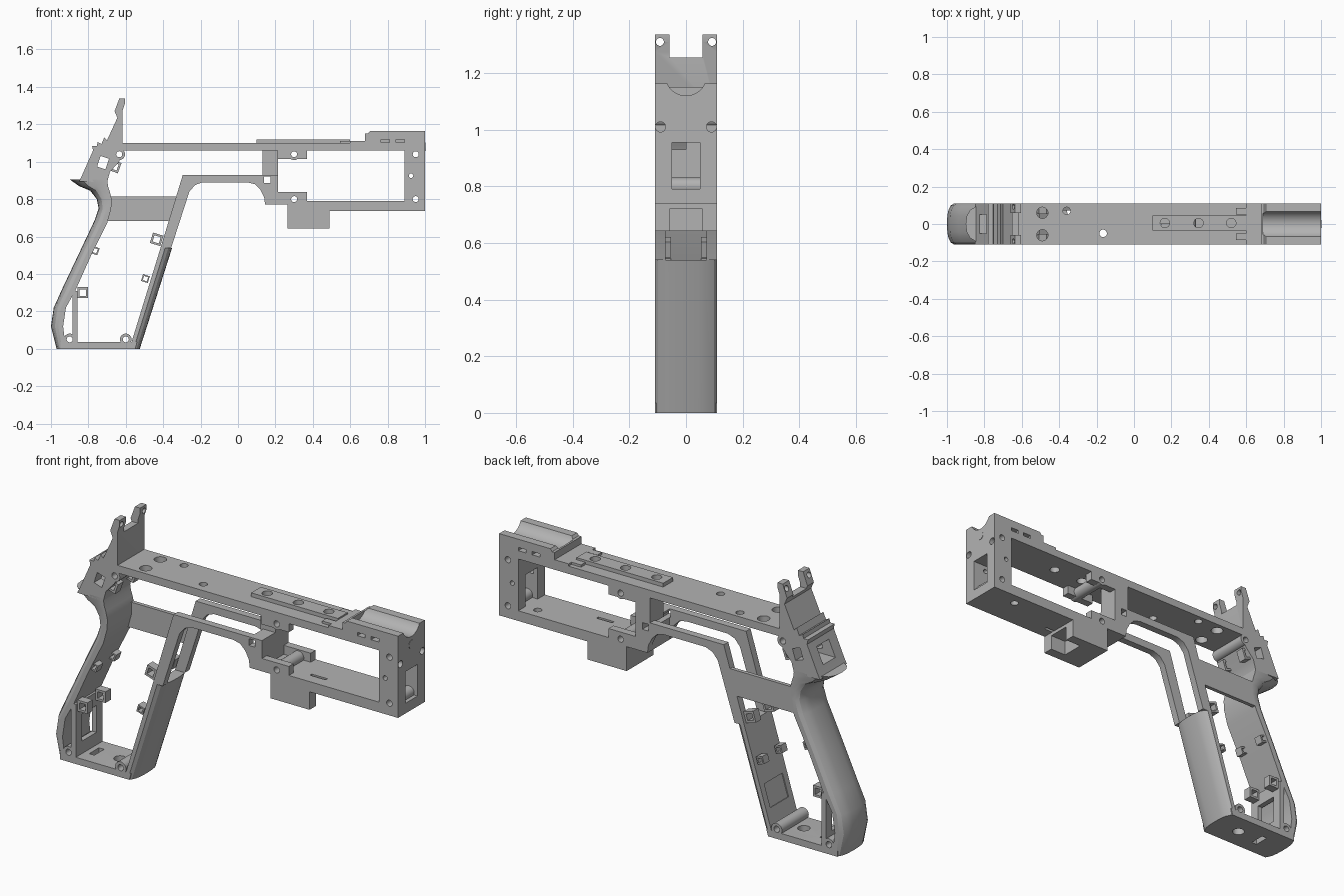
import bpy, bmesh
from math import radians
from mathutils import Vector, Matrix

W = 0.11  # half the frame's thickness
parts = []
if "Cube" in bpy.data.objects:
    bpy.data.objects.remove(bpy.data.objects["Cube"])

grey = bpy.data.materials.new("plain grey")
grey.use_nodes = True
grey.diffuse_color = (0.45, 0.45, 0.45, 1)
grey.node_tree.nodes["Principled BSDF"].inputs["Base Color"].default_value = grey.diffuse_color


def make(name, bm):
    bmesh.ops.recalc_face_normals(bm, faces=bm.faces)
    mesh = bpy.data.meshes.new(name)
    bm.to_mesh(mesh)
    bm.free()
    obj = bpy.data.objects.new(name, mesh)
    bpy.context.scene.collection.objects.link(obj)
    return obj


def block(x0, x1, y0, y1, z0, z1, tilt=0):
    """Box cutter or solid, optionally tilted about y."""
    bm = bmesh.new()
    bmesh.ops.create_cube(bm, size=1)
    size = Matrix.Diagonal((x1 - x0, y1 - y0, z1 - z0, 1))
    move = Matrix.Translation(((x0 + x1) / 2, (y0 + y1) / 2, (z0 + z1) / 2))
    bm.transform(move @ Matrix.Rotation(radians(tilt), 4, "Y") @ size)
    return make("block", bm)


def rod(axis, at, r, length, sides=24):
    bm = bmesh.new()
    bmesh.ops.create_cone(bm, cap_ends=True, segments=sides, radius1=r, radius2=r, depth=length)
    turn = Vector((0, 0, 1)).rotation_difference(Vector(axis)).to_matrix().to_4x4()
    bm.transform(Matrix.Translation(at) @ turn)
    return make("rod", bm)


def prism(name, pts, y0=-W, y1=W):
    """Side profile extruded along y."""
    bm = bmesh.new()
    face = bm.faces.new([bm.verts.new((x, y0, z)) for x, z in pts])
    ext = bmesh.ops.extrude_face_region(bm, geom=[face])["geom"]
    bmesh.ops.translate(bm, vec=(0, y1 - y0, 0), verts=[g for g in ext if isinstance(g, bmesh.types.BMVert)])
    return make(name, bm)


def strap(name, outer, inner):
    """Grip wall with a flat inner face and a rounded outer face."""
    section = [(0, -1), (0.4, -1), (0.68, -0.9), (0.88, -0.68), (0.97, -0.4), (1, 0)]
    section += [(t, -v) for t, v in section[-2::-1]]
    bm = bmesh.new()
    rings = []
    for o, i in zip(outer, inner):
        o, i = Vector(o), Vector(i)
        pts = [(i.lerp(o, t), v) for t, v in section]
        rings.append([bm.verts.new((p.x, v * W, p.y)) for p, v in pts])
    n = len(section)
    for a, b in zip(rings, rings[1:]):
        for k in range(n):
            bm.faces.new((a[k], a[(k + 1) % n], b[(k + 1) % n], b[k]))
    bm.faces.new(rings[0])
    bm.faces.new(rings[-1])
    return make(name, bm)


def part(name, obj, cuts=()):
    """Name a solid, cut it and keep it."""
    obj.name = name
    for c in cuts:
        mod = obj.modifiers.new("cut", "BOOLEAN")
        mod.operation, mod.solver, mod.object = "DIFFERENCE", "EXACT", c
    if cuts:
        dg = bpy.context.evaluated_depsgraph_get()
        mesh = bpy.data.meshes.new_from_object(obj.evaluated_get(dg))
        obj.modifiers.clear()
        obj.data = mesh
        for c in cuts:
            bpy.data.objects.remove(c)
    obj.data.materials.clear()
    obj.data.materials.append(grey)
    parts.append(obj)


def hole(x, z, r=0.016):
    return rod((0, 1, 0), (x, 0, z), r, 0.5)


def drill(x, y, z, r=0.02, depth=0.2):
    return rod((0, 0, 1), (x, y, z), r, depth)


# Long top rail and its raised plate
part("top_rail", block(-0.63, 1, -W, W, 1.06, 1.1),
     [drill(-0.36, 0.07, 1.08), drill(-0.165, -0.05, 1.08),
      drill(-0.49, 0.06, 1.08, 0.03), drill(-0.49, -0.06, 1.08, 0.03),
      hole(0.3, 1.04), hole(0.95, 1.04), hole(-0.635, 1.04)]
     + [drill(x, 0.005, 1.08, 0.025) for x in (0.165, 0.345, 0.52)])
part("raised_plate", block(0.1, 0.6, -0.035, 0.045, 1.1, 1.12),
     [drill(x, 0.005, 1.11, 0.025) for x in (0.165, 0.345, 0.52)])
part("rail_step", block(0.6, 0.68, -W, W, 1.1, 1.112))
for s in (-1, 1):
    part("step_tab", block(0.545, 0.6, s * 0.068 - 0.018, s * 0.068 + 0.018, 1.1, 1.112))

# Trough cradle over the front end
part("cradle", prism("cradle", [(0.68, 1.1), (1, 1.1), (1, 1.163), (0.705, 1.163), (0.695, 1.15), (0.68, 1.15)]),
     [rod((1, 0, 0), (0.87, 0, 1.193), 0.073, 0.36, 48)]
     + [block(x, x + 0.045, s * W - 0.03, s * W + 0.03, 1.103, 1.12) for x in (0.765, 0.845) for s in (-1, 1)])

# Front wall with window and screw holes
part("front_wall", block(0.89, 1, -W, W, 0.77, 1.08),
     [block(0.8, 1.1, -0.05, 0.05, 0.79, 0.955), hole(0.95, 1.04), hole(0.95, 0.8), hole(0.925, 0.925, 0.012)]
     + [rod((1, 0, 0), (1, s * 0.09, z), 0.018, 0.06) for s in (-1, 1) for z in (0.828, 1.01)])
part("muzzle_pin", rod((1, 0, 0), (0.99, 0, 1.08), 0.022, 0.024))

# Lower slab and hanging block
part("lower_slab", prism("lower_slab", [(0.145, 0.77), (0.265, 0.77), (0.265, 0.737), (1, 0.737), (1, 0.79), (0.145, 0.79)]),
     [hole(0.3, 0.8), hole(0.95, 0.8), drill(0.82, 0.05, 0.77), block(0.45, 0.54, -0.05, -0.035, 0.7, 0.85)])
part("hanging_block", block(0.265, 0.49, -W, W, 0.643, 0.74),
     [block(0.4, 0.6, -0.058, 0.058, 0.6, 0.72)])

# Guard: two side rails round an open slot, joined at the front
arch = [(-0.295, 0.93), (0.21, 0.93), (0.21, 0.77), (0.145, 0.77), (0.14, 0.81), (0.12, 0.85),
        (0.09, 0.88), (0.05, 0.89), (-0.19, 0.89), (-0.23, 0.875), (-0.26, 0.84), (-0.357, 0.54), (-0.414, 0.54)]
for s in (-1, 1):
    y0, y1 = sorted((s * 0.073, s * W))
    part("guard_rail", prism("guard_rail", arch, y0, y1), [block(0.14, 0.175, -0.3, 0.3, 0.885, 0.92)])
part("guard_front", block(0.145, 0.215, -W, W, 0.77, 0.93), [block(0.14, 0.175, -0.3, 0.3, 0.885, 0.92)])
part("rail_post", block(0.13, 0.215, 0, W, 0.92, 1.07))
part("grip_crossbar", prism("grip_crossbar", [(-0.7, 0.682), (-0.37, 0.682), (-0.33, 0.815), (-0.68, 0.815)], 0.09, W))

# Mounting tabs behind the front bay
for z0, z1, zh in ((1.015, 1.06, 1.04), (0.79, 0.837, 0.8)):
    for s in (-1, 1):
        part("bay_tab", block(0.21, 0.37, s * 0.09 - 0.02, s * 0.09 + 0.02, z0, z1), [hole(0.3, zh)])

# Grip front, back and base
part("grip_front", strap("grip_front", [(-0.525, 0), (-0.352, 0.54)], [(-0.58, 0), (-0.414, 0.54)]),
     [block(-0.53, -0.45, -0.075, 0.075, 0.37, 0.5, 17),
      block(-0.595, -0.515, -0.075, 0.075, 0.14, 0.26, 17)])
outer = [(-0.9, 0.905), (-0.85, 0.87), (-0.79, 0.845), (-0.755, 0.8), (-0.745, 0.75), (-0.765, 0.69),
         (-0.85, 0.51), (-0.94, 0.32), (-0.985, 0.22), (-1, 0.12), (-0.97, 0)]
inner = [(-0.7, 0.905), (-0.695, 0.87), (-0.685, 0.84), (-0.676, 0.8), (-0.678, 0.75), (-0.7, 0.67),
         (-0.785, 0.5), (-0.87, 0.31), (-0.92, 0.22), (-0.935, 0.12), (-0.92, 0)]
part("grip_back", strap("grip_back", outer, inner))
part("grip_base", prism("grip_base", [(-0.95, 0), (-0.55, 0), (-0.54, 0.035), (-0.95, 0.035)]),
     [hole(-0.9, 0.05), hole(-0.6, 0.05), drill(-0.68, 0, 0, 0.03),
      block(-0.83, -0.8, -0.04, 0.04, -0.1, 0.1)])
part("grip_inner_wall", block(-0.885, -0.858, -W, W, 0.03, 0.31),
     [block(-1, -0.8, -0.06, 0.06, 0.1, 0.24)])

# Rear body with forked top
body = [(-0.7, 0.89), (-0.85, 0.895), (-0.835, 0.925), (-0.775, 1.06), (-0.78, 1.085), (-0.755, 1.085),
        (-0.75, 1.105), (-0.73, 1.095), (-0.715, 1.13), (-0.7, 1.115), (-0.645, 1.235), (-0.66, 1.27),
        (-0.635, 1.337), (-0.605, 1.337), (-0.605, 1.31), (-0.617, 1.275), (-0.617, 1.06), (-0.635, 1.0),
        (-0.685, 0.945)]
part("rear_body", prism("rear_body", body),
     [block(-0.8, -0.5, -0.058, 0.058, 1.255, 1.4), hole(-0.635, 1.04),
      block(-0.745, -0.698, -0.3, 0.3, 0.965, 1.025, 18),
      block(-0.9, -0.72, -0.05, 0.05, 0.945, 1.03)]
     + [rod((1, 0, 0), (-0.62, s * 0.092, 1.31), 0.014, 0.2) for s in (-1, 1)])

# Screw tubes
for x, z in ((-0.635, 1.04), (-0.9, 0.05), (-0.6, 0.05), (0.3, 1.04), (0.3, 0.8), (0.95, 1.04), (0.95, 0.8)):
    part("screw_tube", rod((0, 1, 0), (x, 0, z), 0.031, 2 * W), [hole(x, z)])

# Small square clips on both sides of the grip
for x, z, r, tilt in ((-0.83, 0.3, 0.029, 0), (-0.765, 0.525, 0.02, 20), (-0.435, 0.585, 0.029, 17),
                      (-0.495, 0.375, 0.019, 17), (-0.66, 0.975, 0.029, 20)):
    for s in (-1, 1):
        y = s * 0.075
        part("square_clip", block(x - r, x + r, y - 0.022, y + 0.022, z - r, z + r, tilt),
             [block(x - r * 0.6, x + r * 0.6, -0.3, 0.3, z - r * 0.6, z + r * 0.6, tilt)])

# Smooth the rounded faces and keep the hard edges
bpy.ops.object.select_all(action="DESELECT")
for obj in parts:
    obj.select_set(True)
bpy.context.view_layer.objects.active = parts[0]
bpy.ops.object.shade_smooth_by_angle(angle=radians(30))
